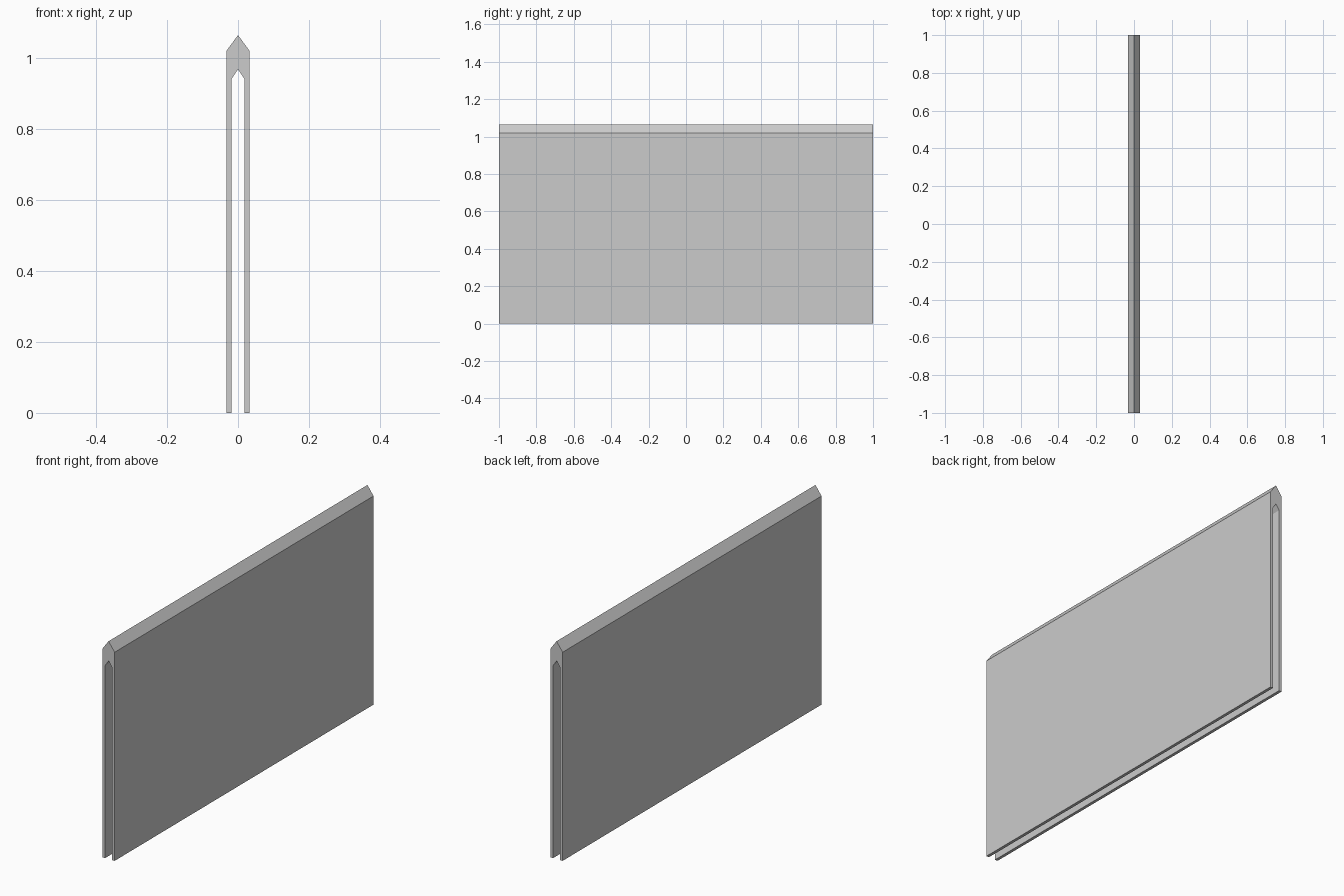
import bpy, bmesh
from mathutils import Vector

if "Cube" in bpy.data.objects:
    bpy.data.objects.remove(bpy.data.objects["Cube"])

# Half cross-section (x, z): outer foot, shoulder, ridge, then back down the slot
HALF = [(0.033, 0), (0.033, 1.02), (0, 1.065), (0, 0.969), (0.018, 0.942), (0.018, 0)]
LENGTH = 2.0

# Mirror the half into a full slotted profile
outer, inner = HALF[:3], HALF[3:]
profile = (outer + [(-x, z) for x, z in reversed(outer[:2])]
           + [(-x, z) for x, z in reversed(inner[1:])] + inner)

# Extrude the profile along y
bm = bmesh.new()
face = bm.faces.new([bm.verts.new((x, -LENGTH / 2, z)) for x, z in profile])
ext = bmesh.ops.extrude_face_region(bm, geom=[face])
verts = [v for v in ext["geom"] if isinstance(v, bmesh.types.BMVert)]
bmesh.ops.translate(bm, verts=verts, vec=Vector((0, LENGTH, 0)))
bmesh.ops.recalc_face_normals(bm, faces=bm.faces)

mesh = bpy.data.meshes.new("slotted_panel")
bm.to_mesh(mesh)
bm.free()
panel = bpy.data.objects.new("slotted_panel", mesh)
bpy.context.collection.objects.link(panel)
